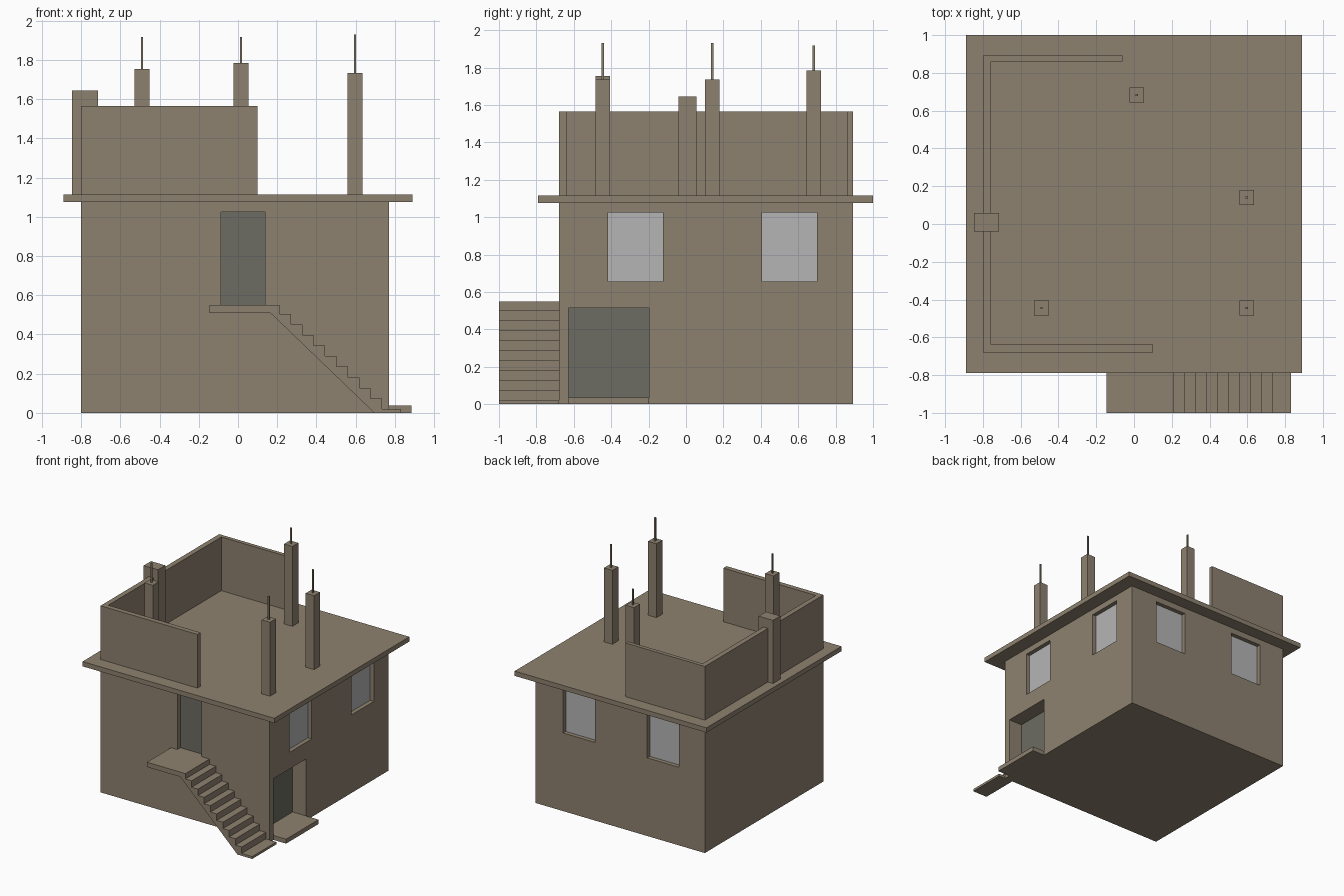
import bpy
import bmesh

default = bpy.data.objects.get("Cube")
if default:
    bpy.data.objects.remove(default, do_unlink=True)


def material(name, rgb):
    m = bpy.data.materials.new(name)
    m.use_nodes = True
    m.diffuse_color = (*rgb, 1)
    m.node_tree.nodes["Principled BSDF"].inputs["Base Color"].default_value = (*rgb, 1)
    return m


CONCRETE = material("concrete", (0.27, 0.222, 0.16))
DOOR = material("door grey", (0.15, 0.147, 0.122))
GLASS = material("window grey", (0.46, 0.46, 0.46))


def finish(name, bm, mat):
    bmesh.ops.recalc_face_normals(bm, faces=bm.faces)
    mesh = bpy.data.meshes.new(name)
    bm.to_mesh(mesh)
    bm.free()
    mesh.materials.append(mat)
    obj = bpy.data.objects.new(name, mesh)
    bpy.context.collection.objects.link(obj)
    return obj


def box(name, xs, ys, zs, mat=CONCRETE):
    """Box spanning the given ranges."""
    bm = bmesh.new()
    bmesh.ops.create_cube(bm, size=1)
    for v in bm.verts:
        v.co = [r[0] if c < 0 else r[1] for c, r in zip(v.co, (xs, ys, zs))]
    return finish(name, bm, mat)


def prism(name, points, place, offset):
    """Closed outline pushed along an offset."""
    bm = bmesh.new()
    face = bm.faces.new([bm.verts.new(place(*p)) for p in points])
    ext = bmesh.ops.extrude_face_region(bm, geom=[face])
    moved = [g for g in ext["geom"] if isinstance(g, bmesh.types.BMVert)]
    bmesh.ops.translate(bm, vec=offset, verts=moved)
    return finish(name, bm, CONCRETE)


# House body and overhanging roof slab
LEFT, FRONT, BACK = 0.77, -0.68, 0.893
ROOF = 1.115
house = box("house_walls", (-0.8, LEFT), (FRONT, BACK), (0, 1.08))
box("roof_slab", (-0.89, 0.89), (-0.79, 1), (1.075, ROOF))


def opening(name, side, span, zs, depth, mat):
    """Cut a recess into one wall and set a panel at its back."""
    wall, out = {"left": (LEFT, 1), "back": (BACK, 1), "front": (FRONT, -1)}[side]
    inner = wall - out * depth

    def across(a, b):
        r = (min(a, b), max(a, b))
        return (r, span, zs) if side == "left" else (span, r, zs)

    cutter = box(name + "_cutter", *across(inner, wall + out * 0.05))
    cutter.hide_render = True
    mod = house.modifiers.new(name, "BOOLEAN")
    mod.object = cutter
    mod.operation = "DIFFERENCE"
    mod.solver = "EXACT"
    bpy.context.view_layer.objects.active = house
    bpy.ops.object.modifier_apply(modifier=mod.name)
    bpy.data.objects.remove(cutter, do_unlink=True)
    box(name, *across(inner, inner + out * 0.005), mat)


# Windows and doors
WIN_Z = (0.655, 1.025)
opening("left_window_front", "left", (-0.417, -0.123), WIN_Z, 0.04, GLASS)
opening("left_window_rear", "left", (0.405, 0.7), WIN_Z, 0.04, GLASS)
opening("back_window_left", "back", (0.22, 0.515), WIN_Z, 0.04, GLASS)
opening("back_window_right", "back", (-0.56, -0.265), WIN_Z, 0.04, GLASS)
opening("front_door", "front", (-0.087, 0.138), (0.55, 1.025), 0.045, DOOR)
opening("side_door", "left", (-0.627, -0.197), (0.037, 0.515), 0.13, DOOR)
box("side_doorstep", (LEFT, 0.885), (-0.627, -0.197), (0, 0.037))

# Staircase with landing, drawn as a side profile
STEPS, RUN, RISE = 9, 0.0581, 0.0539
x, z = 0.212, 0.55
profile = [(0.695, 0), (0.165, 0.51), (-0.145, 0.51), (-0.145, z), (x, z)]
z = 0.505
for i in range(STEPS):
    profile += [(x, z), (x + RUN, z)]
    x, z = x + RUN, z - RISE
profile += [(x, z), (0.832, z), (0.832, 0)]
prism("staircase", profile, lambda a, b: (a, -1, b), (0, FRONT + 1, 0))

# Unfinished parapet around three sides
parapet = [(0.1, FRONT), (-0.8, FRONT), (-0.8, BACK), (-0.062, BACK),
           (-0.062, 0.86), (-0.757, 0.86), (-0.757, -0.638), (0.1, -0.638)]
prism("parapet", parapet, lambda a, b: (a, b, ROOF), (0, 0, 0.45))
box("parapet_pillar", (-0.847, -0.715), (-0.04, 0.057), (ROOF, 1.645))

# Roof columns with bare reinforcing rods
columns = [("front_right", -0.49, -0.445, 1.755, 1.917),
           ("back", 0.015, 0.683, 1.785, 1.917),
           ("left_middle", 0.597, 0.14, 1.735, 1.93),
           ("left_front", 0.597, -0.445, 1.735, 1.93)]
for label, cx, cy, top, tip in columns:
    for part, h, lo, hi in (("column", 0.039, ROOF, top), ("rod", 0.006, top, tip)):
        box(f"{label}_{part}", (cx - h, cx + h), (cy - h, cy + h), (lo, hi))
